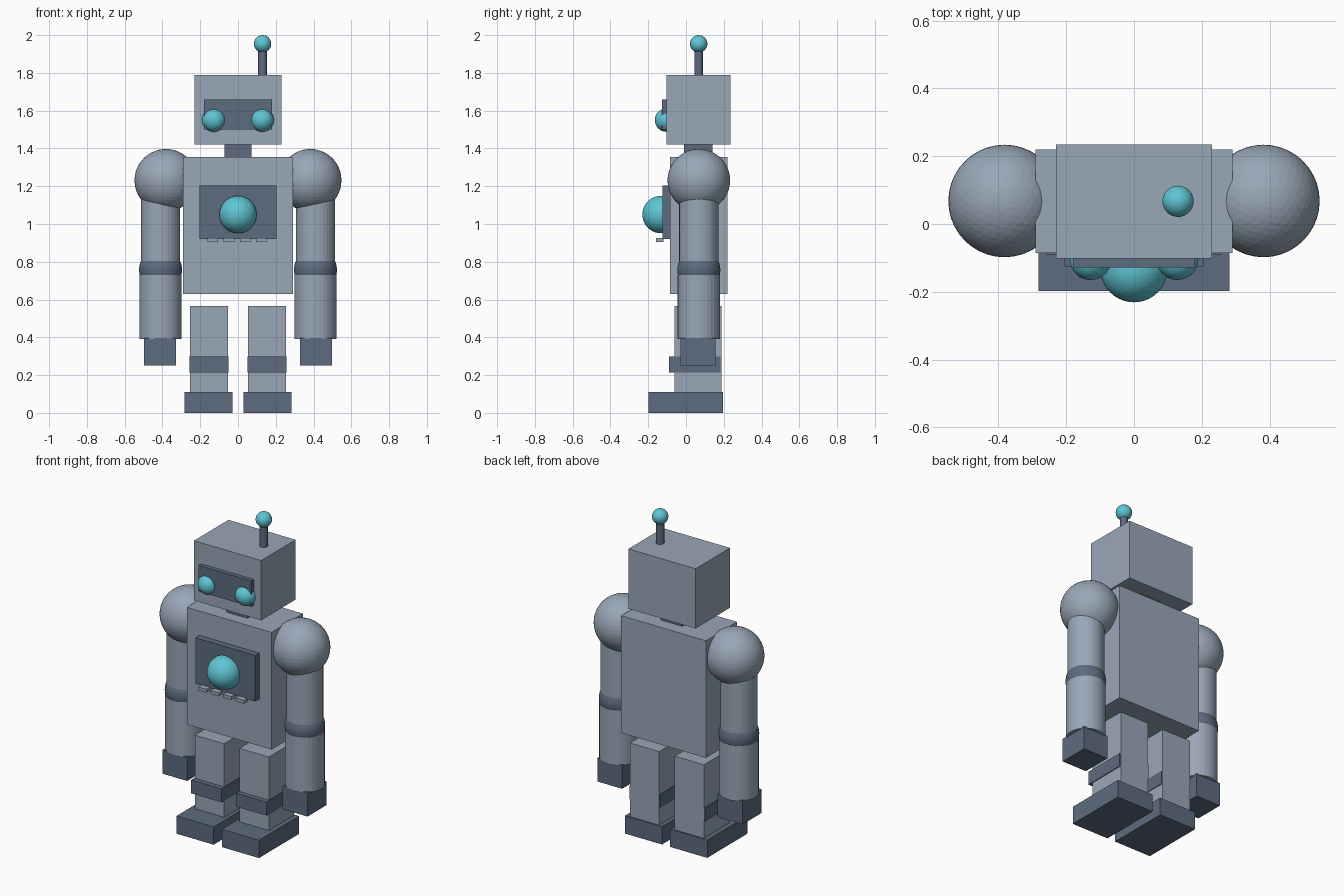
import bpy

if "Cube" in bpy.data.objects:
    bpy.data.objects.remove(bpy.data.objects["Cube"])


def material(name, rgb):
    m = bpy.data.materials.new(name)
    m.diffuse_color = (*rgb, 1)
    m.use_nodes = True
    m.node_tree.nodes["Principled BSDF"].inputs["Base Color"].default_value = m.diffuse_color
    return m


LIGHT = material("light steel", (0.32, 0.385, 0.475))
DARK = material("dark steel", (0.11, 0.148, 0.215))
TEAL = material("teal glow", (0.115, 0.56, 0.66))


def finish(name, mat):
    o = bpy.context.object
    o.name = name
    o.data.materials.append(mat)
    return o


def box(name, x, y, z, mat):
    """Box from (min, max) pairs."""
    spans = (x, y, z)
    bpy.ops.mesh.primitive_cube_add(size=1, location=[(a + b) / 2 for a, b in spans])
    o = finish(name, mat)
    o.scale = [b - a for a, b in spans]
    return o


def ball(name, loc, r, mat):
    bpy.ops.mesh.primitive_ico_sphere_add(subdivisions=4, radius=r, location=loc)
    return finish(name, mat)


def tube(name, x, y, z, r, mat):
    bpy.ops.mesh.primitive_cylinder_add(vertices=32, radius=r, depth=z[1] - z[0],
                                        location=(x, y, (z[0] + z[1]) / 2))
    return finish(name, mat)


# Body core
box("torso", (-0.29, 0.29), (-0.085, 0.22), (0.63, 1.355), LIGHT)
box("neck", (-0.072, 0.072), (-0.01, 0.14), (1.34, 1.43), DARK)
box("head", (-0.23, 0.23), (-0.102, 0.235), (1.42, 1.79), LIGHT)

# Face and antenna
box("visor", (-0.18, 0.18), (-0.128, -0.09), (1.50, 1.66), DARK)
tube("antenna_rod", 0.13, 0.067, (1.78, 1.94), 0.023, DARK)
ball("antenna_tip", (0.13, 0.067, 1.954), 0.046, TEAL)

# Chest panel with lamp and row of buttons
box("chest_panel", (-0.205, 0.205), (-0.125, -0.08), (0.92, 1.205), DARK)
ball("chest_lamp", (0, -0.132, 1.05), 0.099, TEAL)
for i in range(4):
    x = -0.133 + i * 0.0855
    box(f"button_{i + 1}", (x - 0.028, x + 0.028), (-0.16, -0.12), (0.905, 0.926), LIGHT)

# Paired parts
for side, s in (("left", -1), ("right", 1)):
    def span(a, b):
        return tuple(sorted((s * a, s * b)))

    ball(f"{side}_eye", (s * 0.128, -0.103, 1.55), 0.062, TEAL)

    # Arm
    ball(f"{side}_shoulder", (s * 0.382, 0.068, 1.231), 0.166, LIGHT)
    tube(f"{side}_upper_arm", s * 0.41, 0.068, (0.76, 1.23), 0.104, LIGHT)
    ball(f"{side}_elbow", (s * 0.41, 0.068, 0.757), 0.114, DARK)
    tube(f"{side}_forearm", s * 0.41, 0.068, (0.39, 0.73), 0.112, LIGHT)
    box(f"{side}_hand", span(0.327, 0.497), (-0.03, 0.157), (0.25, 0.396), DARK)

    # Leg
    box(f"{side}_leg", span(0.053, 0.253), (-0.06, 0.187), (0.1, 0.565), LIGHT)
    box(f"{side}_knee_band", span(0.049, 0.258), (-0.09, 0.183), (0.215, 0.298), DARK)
    box(f"{side}_foot", span(0.028, 0.282), (-0.198, 0.195), (0, 0.11), DARK)
